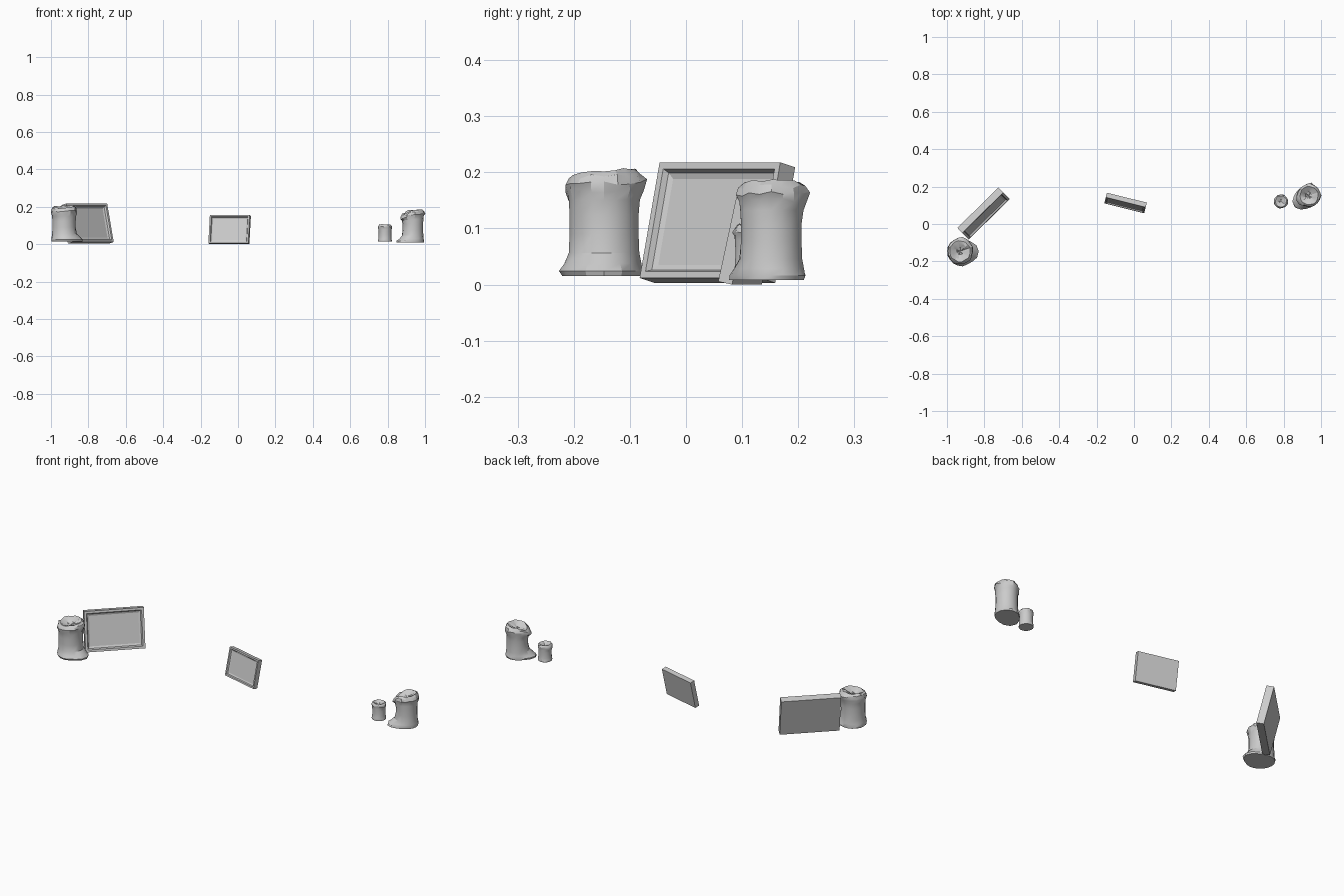
import bpy, bmesh, math, random
from mathutils import Matrix

if "Cube" in bpy.data.objects:
    bpy.data.objects.remove(bpy.data.objects["Cube"])


def make_object(name, bm):
    bmesh.ops.recalc_face_normals(bm, faces=bm.faces[:])
    mesh = bpy.data.meshes.new(name)
    bm.to_mesh(mesh)
    bm.free()
    ob = bpy.data.objects.new(name, mesh)
    bpy.context.collection.objects.link(ob)
    return ob


def picture_frame(name, x, y, z, turn, w, h, thick, tilt):
    """Leaning frame; x, y is the middle of the front bottom edge."""
    bm = bmesh.new()
    s = thick / 0.038
    # (inset, depth) of rectangles from the back, over the rim, into the panel
    rings = []
    for inset, depth in [(0, thick), (0, 0), (0.012 * s, 0), (0.017 * s, 0.01 * s),
                         (0.027 * s, 0.014 * s)]:
        a, b, c = w / 2 - inset, inset, h - inset
        rings.append([bm.verts.new(p) for p in
                      [(-a, depth, b), (a, depth, b), (a, depth, c), (-a, depth, c)]])
    for r, q in zip(rings, rings[1:]):
        for i in range(4):
            j = (i + 1) % 4
            bm.faces.new([r[i], r[j], q[j], q[i]])
    bm.faces.new(rings[0])
    bm.faces.new(rings[-1])
    t = math.radians(tilt)
    lift = z + thick * math.sin(t)
    bm.transform(Matrix.Translation((x, y, lift))
                 @ Matrix.Rotation(math.radians(turn), 4, 'Z')
                 @ Matrix.Rotation(-t, 4, 'X'))
    return make_object(name, bm)


def bump(d, width):
    d = (d + 180) % 360 - 180
    return math.exp(-(d / width) ** 2)


def candle(name, x, y, z, radius, height, swells, rim, seed):
    """Melted stump. swells: (angle, level, amount, angle width, level width);
    rim: (angle, height change, angle width)."""
    rnd = random.Random(seed)
    sides = 18
    bm = bmesh.new()
    # (level, radius factor)
    profile = [(0, 1.03), (0.05, 1.06), (0.12, 1.02), (0.22, 0.98), (0.4, 0.96), (0.58, 0.96),
               (0.72, 0.98), (0.81, 1.03), (0.88, 1.06), (0.95, 1.0), (1.0, 0.85),
               (0.96, 0.6), (0.9, 0.28)]
    rings = []
    for k, (level, f) in enumerate(profile):
        ring = []
        for i in range(sides):
            ang = 360 * i / sides
            r = radius * f
            inner = 1 if k < 10 else 0.5
            for a, lv, amt, aw, lw in swells:
                r += inner * amt * bump(ang - a, aw) * math.exp(-((level - lv) / lw) ** 2)
            dz = sum(d * bump(ang - a, aw) for a, d, aw in rim) * max(0, (level - 0.5) * 2) ** 2
            if k > 6:
                r *= 1 + rnd.uniform(-0.06, 0.06)
                dz += rnd.uniform(-0.025, 0.025) * height
            elif 0 < k < 3:
                r *= 1 + rnd.uniform(-0.03, 0.03)
            c = math.radians(ang)
            ring.append(bm.verts.new((x + r * math.cos(c), y + r * math.sin(c),
                                      z + level * height + dz)))
        rings.append(ring)
    for r, q in zip(rings, rings[1:]):
        for i in range(sides):
            j = (i + 1) % sides
            bm.faces.new([r[i], r[j], q[j], q[i]])
    bm.faces.new(rings[0])
    # sunken middle around the wick
    mid = bm.verts.new((x, y, z + height * 0.88))
    for i in range(sides):
        bm.faces.new([rings[-1][i], rings[-1][(i + 1) % sides], mid])
    ob = make_object(name, bm)
    bpy.ops.object.select_all(action='DESELECT')
    ob.select_set(True)
    bpy.context.view_layer.objects.active = ob
    bpy.ops.object.shade_smooth_by_angle(angle=math.radians(25))
    return ob


# leaning picture frames
picture_frame("large_frame", -0.774, 0.025, 0.003, 44.5, 0.307, 0.212, 0.038, 13.6)
picture_frame("small_frame", -0.052, 0.084, 0.0, -14, 0.22, 0.153, 0.026, 12.5)

# melted candles
candle("left_candle", -0.93, -0.146, 0.015, 0.065, 0.188,
       [(0, 0.03, 0.033, 38, 0.13), (-75, 0.05, 0.012, 40, 0.08),
        (80, 0.85, 0.006, 30, 0.1)],
       [(250, -0.012, 40), (60, 0.006, 50)], 3)
candle("right_candle", 0.935, 0.152, 0.008, 0.057, 0.172,
       [(215, 0.0, 0.04, 42, 0.16), (200, 0.82, 0.012, 35, 0.1),
        (85, 0.85, 0.008, 35, 0.12), (0, 0.9, 0.004, 30, 0.1)],
       [(195, -0.024, 45), (20, 0.005, 70)], 5)
candle("small_candle", 0.786, 0.121, 0.014, 0.035, 0.09,
       [(200, 0.8, 0.003, 40, 0.12)],
       [(250, 0.003, 50)], 8)
